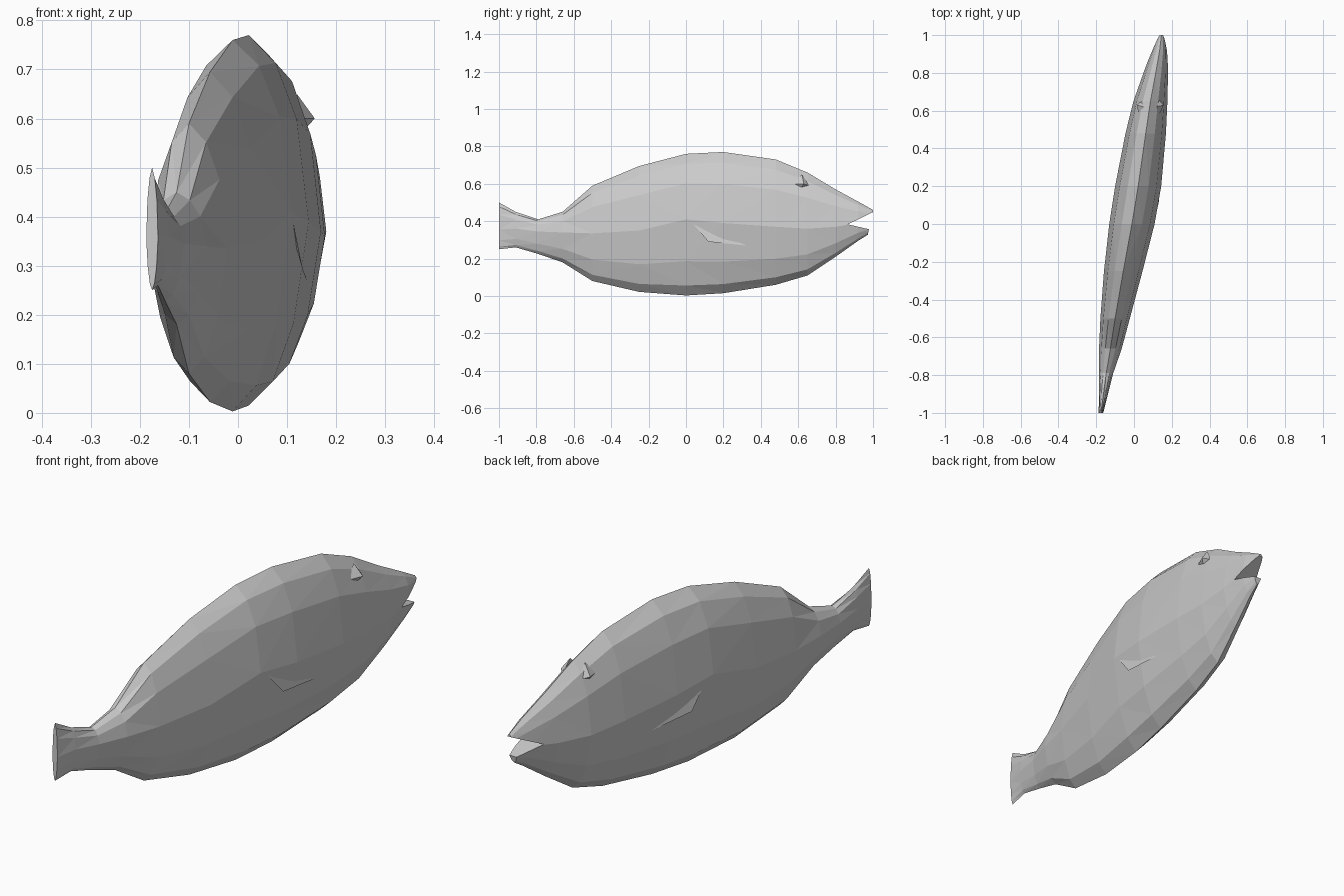
import bpy, bmesh

cube = bpy.data.objects.get("Cube")
if cube:
    bpy.data.objects.remove(cube)

grey = bpy.data.materials.new("plain grey")
grey.use_nodes = True
tone = (0.6, 0.6, 0.6, 1)
grey.diffuse_color = tone
grey.node_tree.nodes["Principled BSDF"].inputs["Base Color"].default_value = tone


def finish(name, bm, flat_colour=grey):
    bmesh.ops.recalc_face_normals(bm, faces=bm.faces)
    mesh = bpy.data.meshes.new(name)
    bm.to_mesh(mesh)
    bm.free()
    mesh.materials.append(flat_colour)
    obj = bpy.data.objects.new(name, mesh)
    bpy.context.collection.objects.link(obj)
    return obj


def solid(name, points):
    bm = bmesh.new()
    verts = [bm.verts.new(p) for p in points]
    bmesh.ops.convex_hull(bm, input=verts)
    return finish(name, bm)


# Body stations from tail to snout: y, centre x, half width, bottom, widest height, top
stations = [
    (-1.0, -.175, .012, .25, .355, .50), (-.91, -.163, .023, .26, .36, .45),
    (-.79, -.147, .037, .225, .345, .41), (-.66, -.125, .06, .18, .34, .45),
    (-.5, -.1, .078, .08, .335, .59), (-.25, -.057, .102, .022, .35, .695),
    (0, -.011, .12, .003, .41, .76), (.2, .022, .122, .015, .39, .77),
    (.48, .062, .107, .06, .37, .73), (.65, .087, .09, .11, .36, .66),
    (.8, .115, .065, .21, .37, .57), (.92, .136, .041, .295, .39, .505),
    (1.0, .145, .018, .345, .40, .46),
]
# Half cross-section from back to belly: width share, height share
half = [(0, 1), (.45, .85), (.8, .55), (1, 0), (.75, -.55), (.4, -.87), (0, -1)]
section = half + [(-w, h) for w, h in reversed(half[1:-1])]

# Body and tail as one faceted loft
bm = bmesh.new()
rings = []
for y, x, width, low, mid, top in stations:
    rings.append([bm.verts.new((x + w * width, y,
                                mid + h * ((top - mid) if h > 0 else (mid - low))))
                  for w, h in section])
count = len(section)
for a, b in zip(rings, rings[1:]):
    for i in range(count):
        j = (i + 1) % count
        bm.faces.new((a[i], a[j], b[j], b[i]))
bm.faces.new(rings[0])
bm.faces.new(rings[-1])
bmesh.ops.triangulate(bm, faces=bm.faces)
body = finish("fish_body", bm)

# Open mouth, cut with a wedge across the snout
bm = bmesh.new()
outline = [(.865, .383), (1.1, .497), (1.1, .29), (.965, .29), (.978, .357)]
wedge = bm.faces.new([bm.verts.new((-.2, y, z)) for y, z in outline])
moved = bmesh.ops.extrude_face_region(bm, geom=[wedge])["geom"]
bmesh.ops.translate(bm, vec=(.6, 0, 0),
                    verts=[v for v in moved if isinstance(v, bmesh.types.BMVert)])
cutter = finish("mouth_cutter", bm)
cutter.hide_render = True
cut = body.modifiers.new("mouth", "BOOLEAN")
cut.operation = "DIFFERENCE"
cut.solver = "EXACT"
cut.object = cutter
bpy.context.view_layer.objects.active = body
bpy.ops.object.modifier_apply(modifier=cut.name)
bpy.data.objects.remove(cutter)

# Brow over each eye and a folded side fin
for side, s in (("left", 1), ("right", -1)):
    def at(y, z, out):
        return (.022 + .105 * (y - .2) / .7 + s * out, y, z)
    solid(side + "_brow", [at(.56, .6, .05), at(.66, .59, .04), at(.62, .65, .035),
                           at(.63, .6, .07), at(.61, .57, .045)])
    solid(side + "_fin", [at(0, .43, .112), at(.32, .27, .1), at(.12, .29, .122),
                          at(.1, .38, .1)])
